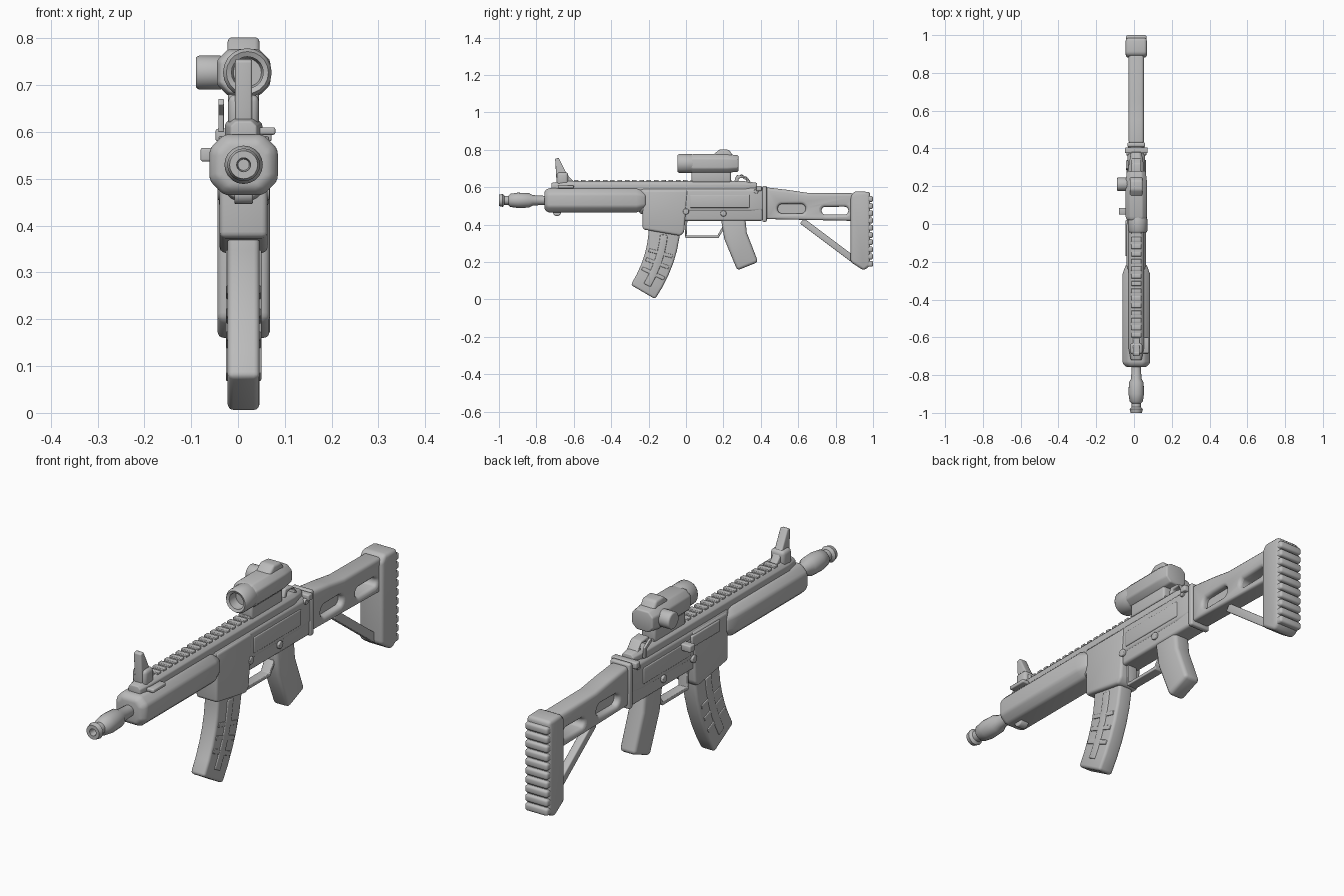
import bpy, bmesh, math
from mathutils import Vector

if "Cube" in bpy.data.objects:
    bpy.data.objects.remove(bpy.data.objects["Cube"])

MID = .012    # centre plane of the body
BORE = .53    # height of the barrel axis
DECK = .6     # height of the receiver top
BELLY = .42   # height of the receiver underside
SIGHT = .727  # height of the optic axis

grey = bpy.data.materials.new("plain grey")
grey.use_nodes = True
grey.diffuse_color = (.5, .5, .5, 1)
grey.node_tree.nodes["Principled BSDF"].inputs["Base Color"].default_value = grey.diffuse_color


def finish(name, bm, bevel, cutters=()):
    """Turn a bmesh into a cut, bevelled and smooth-shaded object."""
    bmesh.ops.recalc_face_normals(bm, faces=bm.faces)
    mesh = bpy.data.meshes.new(name)
    bm.to_mesh(mesh)
    bm.free()
    mesh.materials.append(grey)
    ob = bpy.data.objects.new(name, mesh)
    bpy.context.collection.objects.link(ob)
    for cutter in cutters:
        mod = ob.modifiers.new("cut", 'BOOLEAN')
        mod.object, mod.solver = cutter, 'EXACT'
    if bevel:
        mod = ob.modifiers.new("bevel", 'BEVEL')
        mod.width, mod.segments, mod.limit_method = bevel, 3, 'ANGLE'
    bpy.ops.object.select_all(action='DESELECT')
    ob.select_set(True)
    bpy.context.view_layer.objects.active = ob
    if ob.modifiers:
        bpy.ops.object.convert(target='MESH')
    bpy.ops.object.shade_smooth_by_angle(angle=math.radians(40))
    for cutter in cutters:
        bpy.data.objects.remove(cutter)
    return ob


def bridge(name, rings, bevel=0, cutters=()):
    """Skin a list of equal-sized point rings and cap both ends."""
    bm = bmesh.new()
    loops = [[bm.verts.new(point) for point in ring] for ring in rings]
    count = len(loops[0])
    for a, b in zip(loops, loops[1:]):
        for i in range(count):
            j = (i + 1) % count
            bm.faces.new((a[i], a[j], b[j], b[i]))
    bm.faces.new(loops[0])
    bm.faces.new(loops[-1])
    return finish(name, bm, bevel, cutters)


def prism(name, profile, half, bevel=.01, centre=MID, cutters=()):
    """Side profile of (y, z) points given thickness along x."""
    rings = [[(x, y, z) for y, z in profile] for x in (centre - half, centre + half)]
    return bridge(name, rings, bevel, cutters)


def box(name, half, y, z, bevel=.005, centre=MID, cutters=()):
    corners = [(y[0], z[0]), (y[1], z[0]), (y[1], z[1]), (y[0], z[1])]
    return prism(name, corners, half, bevel, centre, cutters)


def strip(name, path, depths, half, bevel=.005, centre=MID):
    """Bar following a (y, z) path, its depth running evenly between two values."""
    points = [Vector(p) for p in path]
    last = len(points) - 1
    front, back = [], []
    for i, p in enumerate(points):
        along = (points[min(i + 1, last)] - points[max(i - 1, 0)]).normalized()
        depth = depths[0] + (depths[1] - depths[0]) * i / last
        offset = Vector((-along.y, along.x)) * depth / 2
        front.append(p + offset)
        back.append(p - offset)
    return prism(name, front + back[::-1], half, bevel, centre)


def circle(radius, count=20):
    return [(radius * math.cos(math.tau * i / count), radius * math.sin(math.tau * i / count))
            for i in range(count)]


def lathe(name, profile, z, centre=MID):
    """Turn (y, radius) points around a lengthwise axis."""
    return bridge(name, [[(centre + a, y, z + b) for a, b in circle(r)] for y, r in profile])


def octagon(name, span, z, w, h, nose=.02, tail=.02, pinch=.8, bevel=.006, centre=MID):
    """Chamfered bar along y whose ends pinch in over the nose and tail lengths."""
    c = min(w, h) * .48
    outline = [(w, h - c), (w - c, h), (c - w, h), (-w, h - c),
               (-w, c - h), (c - w, -h), (w - c, -h), (w, c - h)]
    start, end = span
    sections = (start, pinch), (start + nose, 1), (end - tail, 1), (end, pinch)
    return bridge(name, [[(centre + a * s, y, z + b * s) for a, b in outline]
                         for y, s in sections], bevel)


def knob(name, side, y, z, radius, half=.008):
    """Short cylinder lying across the body."""
    return prism(name, [(y + a, z + b) for a, b in circle(radius)], half, radius / 5, side)


def slot(start, end, z, radius):
    """Rounded cutter running right through."""
    ends = [(start + radius if a < 0 else end - radius, a, b) for a, b in circle(radius)]
    cutter = prism("slot_cutter", [(y + a, z + b) for y, a, b in ends], .2, 0)
    cutter.hide_render = True
    return cutter


# Barrel and flash hider
lathe("barrel", [(-.86, .02), (-.6, .02)], BORE)
lathe("flash_hider", [(-.96, .012), (-1, .015), (-1, .03), (-.98, .035), (-.97, .024), (-.95, .024),
                      (-.94, .035), (-.9, .041), (-.84, .039), (-.82, .028), (-.74, .023)], BORE)

# Handguard and its sling stud
octagon("handguard", (-.757, -.215), BORE, .073, .065, tail=.05, pinch=.75, bevel=.01)
knob("sling_stud", MID, -.69, .468, .022, half=.02)

# Upper receiver, top deck and ribbed rail
octagon("upper_receiver", (-.25, .415), BORE, .047, .075, tail=.07, pinch=.92)
octagon("top_deck", (-.72, .38), DECK, .04, .033, nose=.06, tail=.07, pinch=.7, bevel=.004)
for i in range(22):
    y = -.6 + i * .039
    box("rail_rib", .027, (y, y + .024), (.62, .64), .003)

# Lower receiver with magazine well
box("lower_receiver", .043, (-.1, .41), (BELLY, .58), .012)
prism("magazine_well", [(-.232, .585), (-.232, .375), (-.03, .34), (-.01, .36), (.01, .585)], .051, .012)


# Magazine: a curved bar with a raised spine and cross ribs
def magazine_curve(start, end, steps=6):
    ts = [start + (end - start) * i / steps for i in range(steps + 1)]
    return [(-.115 - .115 * t * t, .4 - .36 * t) for t in ts]


strip("magazine", magazine_curve(0, 1), (.17, .15), .034, .012)
strip("magazine_spine", magazine_curve(.15, .9), (.04, .04), .038, .004)
for t in (.4, .55, .7):
    strip("magazine_rib", magazine_curve(t, t + .05, 1), (.13, .13), .037, .003)

# Grip and trigger guard
strip("grip", [(.25, .45), (.265, .34), (.33, .178)], (.13, .12), .038, .016)
strip("trigger_guard", [(0, .43), (0, .335), (.17, .335), (.21, .4)], (.015, .015), .022, .003)

# Controls repeated on both sides
for s in (-1, 1):
    side = MID + s * .045
    knob("selector", side, .2, .46, .016)
    knob("takedown_pin", side, .375, .578, .012)
    knob("magazine_catch", side, 0, .47, .016, half=.01)
    box("receiver_panel", .006, (.02, .34), (.49, .56), centre=side)
box("charging_handle", .025, (.05, .085), (.537, .566), centre=-.055)
box("port_cover", .008, (-.17, .02), (.525, .575), centre=-.037)

# Front sight
strip("front_sight_post", [(-.645, .61), (-.665, .66), (-.69, .755)], (.1, .02), .018)
box("front_sight_base", .033, (-.69, -.63), (.61, .68), .015)
box("front_sight_plate", .05, (-.685, -.6), (.594, .61), centre=.03)

# Rear sight, cross bar and loop
prism("rear_sight", [(.25, .61), (.27, .665), (.32, .66), (.37, .6)], .025, .006,
      cutters=[slot(.28, .325, .637, .012)])
box("rear_sight_bar", .06, (.375, .405), (.58, .607))
strip("sight_loop", [(.33, DECK), (.33, .64), (.29, .665)], (.015, .015), .006, .002, -.036)

# Optic with mount, front bell, turret and side knob
box("optic_mount", .033, (.03, .24), (.625, .7), .01)
lathe("optic_front_bell", [(0, .03), (-.02, .034), (-.04, .034), (-.045, .045), (-.035, .052),
                           (.02, .052), (.07, .04)], SIGHT, .02)
octagon("optic_body", (.02, .28), SIGHT, .057, .05, tail=.06, pinch=.87)
prism("optic_turret", [(.13, .74), (.13, .76), (.18, .803), (.23, .8), (.27, .74)], .034)
knob("optic_side_knob", -.06, .21, SIGHT, .036, half=.03)

# Folding stock: hinge, slotted beam with inner web, strut
box("hinge_plate", .047, (.408, .432), (.415, .608), .008)
prism("stock_beam", [(.425, DECK), (.55, .585), (.65, .57), (.9, .568), (.9, BELLY), (.425, .43)],
      .041, .015, cutters=[slot(.49, .64, .485, .026), slot(.725, .868, .475, .021)])
box("stock_web", .014, (.47, .66), (.45, .53), 0)
strip("stock_strut", [(.62, BELLY), (.9, .21)], (.035, .035), .017)

# Butt with ribbed pad
prism("butt", [(.88, .2), (.95, .155), (.985, .18), (.985, .575), (.9, .578), (.88, .55)], .056, .015)
for i in range(10):
    z = .175 + i * .0385
    box("butt_pad_rib", .054, (.945, 1), (z, z + .032), .01)
